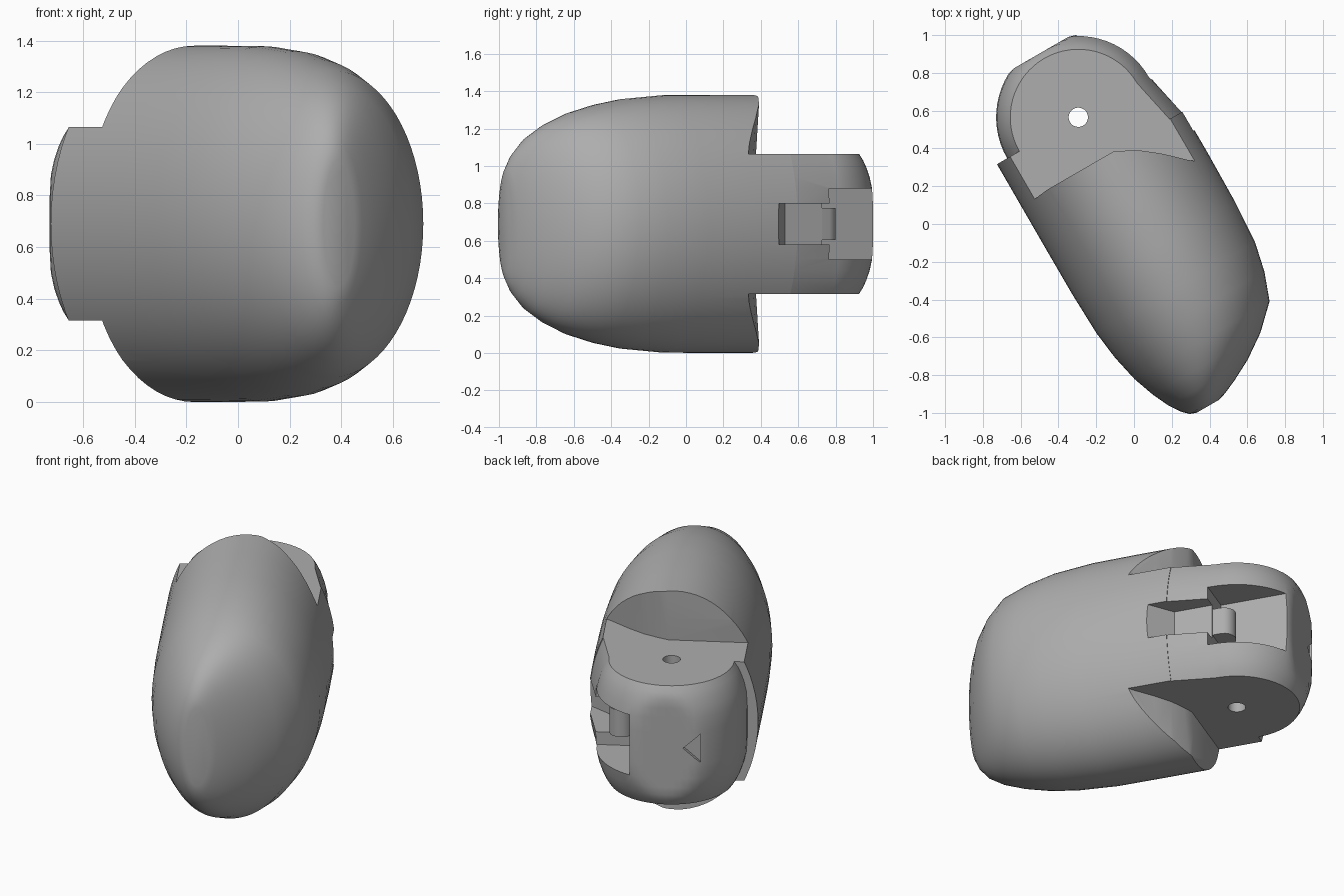
import bpy, bmesh
from math import sin, cos, pi, sqrt
from mathutils import Vector

if "Cube" in bpy.data.objects:
    bpy.data.objects.remove(bpy.data.objects["Cube"], do_unlink=True)

# Local frame: u runs along the digit to its tip, v across it, h up from the pivot
PIVOT = Vector((-0.295, 0.565, 0.69))
ALONG = Vector((0.5, -sqrt(0.75), 0))
ACROSS = Vector((sqrt(0.75), 0.5, 0))

grey = bpy.data.materials.new("grey")
grey.use_nodes = True
grey.diffuse_color = (0.42, 0.42, 0.42, 1)
grey.node_tree.nodes["Principled BSDF"].inputs["Base Color"].default_value = grey.diffuse_color


def loft(name, rings):
    """Closed solid through rings of (u, v, h) points."""
    bm = bmesh.new()
    loops = [[bm.verts.new(PIVOT + ALONG * u + ACROSS * v + Vector((0, 0, h)))
              for u, v, h in ring] for ring in rings]
    n = len(loops[0])
    for a, b in zip(loops, loops[1:]):
        for i in range(n):
            bm.faces.new((a[i], a[(i + 1) % n], b[(i + 1) % n], b[i]))
    bm.faces.new(loops[0])
    bm.faces.new(loops[-1])
    bmesh.ops.recalc_face_normals(bm, faces=bm.faces)
    mesh = bpy.data.meshes.new(name)
    bm.to_mesh(mesh)
    bm.free()
    mesh.materials.append(grey)
    obj = bpy.data.objects.new(name, mesh)
    bpy.context.collection.objects.link(obj)
    return obj


def prism(name, outline, low, high):
    return loft(name, [[(u, v, h) for u, v in outline] for h in (low, high)])


def cut(obj, *cutters):
    for cutter in cutters:
        mod = obj.modifiers.new(cutter.name, 'BOOLEAN')
        mod.operation = 'DIFFERENCE'
        mod.solver = 'EXACT'
        mod.object = cutter


def circle(r, n):
    return [(r * cos(2 * pi * i / n), r * sin(2 * pi * i / n)) for i in range(n)]


# Fingertip shell: u, right edge, left edge, half height
sections = [(0, -.497, .497, .69), (.5, -.497, .499, .69), (.8, -.496, .495, .688),
            (1.04, -.488, .48, .668), (1.2, -.468, .445, .638), (1.35, -.435, .39, .595),
            (1.47, -.392, .265, .535), (1.56, -.35, .135, .465), (1.62, -.31, .02, .385),
            (1.655, -.275, -.06, .31), (1.668, -.24, -.1, .25)]
shell = loft("fingertip_shell", [
    [(u, (lo + hi) / 2 + (hi - lo) / 2 * c, half * s) for c, s in circle(1, 72)]
    for u, lo, hi, half in sections])

# Barrel-shaped knuckle with a flat back
arc = [-pi / 2 + pi * i / 32 for i in range(33)]
radii = [(0, .435), (.1, .435), (.19, .43), (.25, .417), (.3, .4), (.34, .382), (.375, .36)]
levels = [(-h, r) for h, r in radii[:0:-1]] + radii
rings = []
for h, r in levels:
    w = .5 * sqrt(1 - (h / .69) ** 2) - .006
    ring = [(max(-r * cos(a), -.395), r * sin(a), h) for a in arc]
    rings.append(ring + [(.25, w, h), (.5, w, h), (.5, -w, h), (.03, -w, h)])
knuckle = loft("knuckle", rings)

# Curved end walls above and below the knuckle, slightly overhanging
wall = [(.23, -.8), (.23, .04), (.255, .1), (.3, .19), (.37, .285), (.46, .39), (.6, .6)]
cutters = []
for side in (1, -1):
    end = loft("upper_end_cutter" if side > 0 else "lower_end_cutter", [
        [(-1, -.8, side * h)] + [(u + shift, v, side * h) for u, v in wall] + [(-1, .6, side * h)]
        for h, shift in ((.375, .03), (.8, 0))])
    cut(shell, end)
    cutters.append(end)

# Room for the knuckle inside the shell
room = prism("knuckle_room_cutter", [(-.2, -.32), (.25, -.32), (.25, .7), (-.2, .7)], -.8, .8)
cut(shell, room)

# Side slot, wide side pocket, pivot hole and small back notch
slot = prism("slot_cutter", [(-.2, .36), (.25, .36), (.37, .5), (.4, .7), (-.2, .7)], -.11, .11)
pocket = prism("pocket_cutter", [(-.8, .21), (.02, .21), (.02, .8), (-.8, .8)], -.19, .19)
hole = prism("pivot_hole_cutter", circle(.051, 32), -.6, .6)
notch = loft("notch_cutter", [[(u, -.1, 0), (u, -.2, .09), (u, -.2, -.09)] for u in (-.6, -.37)])
cut(shell, slot)
cut(knuckle, pocket, slot, hole, notch)
cutters += [room, slot, pocket, hole, notch]

# Round-nosed tongue reaching from the slot into the pocket
nose = [(-.03 - .065 * cos(a), .285 + .07 * sin(a)) for a in arc[::4]]
tongue = prism("tongue", nose + [(.1, .355), (.1, .215)], -.085, .085)

for cutter in cutters:
    cutter.hide_render = True
    cutter.hide_viewport = True
    cutter.display_type = 'WIRE'

# Apply the cuts, then smooth with sharp edges kept
depsgraph = bpy.context.evaluated_depsgraph_get()
for obj in (shell, knuckle, tongue):
    mesh = bpy.data.meshes.new_from_object(obj.evaluated_get(depsgraph))
    obj.modifiers.clear()
    obj.data = mesh
for cutter in cutters:
    bpy.data.objects.remove(cutter, do_unlink=True)
bpy.ops.object.select_all(action='DESELECT')
for obj in (shell, knuckle, tongue):
    obj.select_set(True)
bpy.context.view_layer.objects.active = shell
bpy.ops.object.shade_smooth_by_angle(angle=pi / 6)
